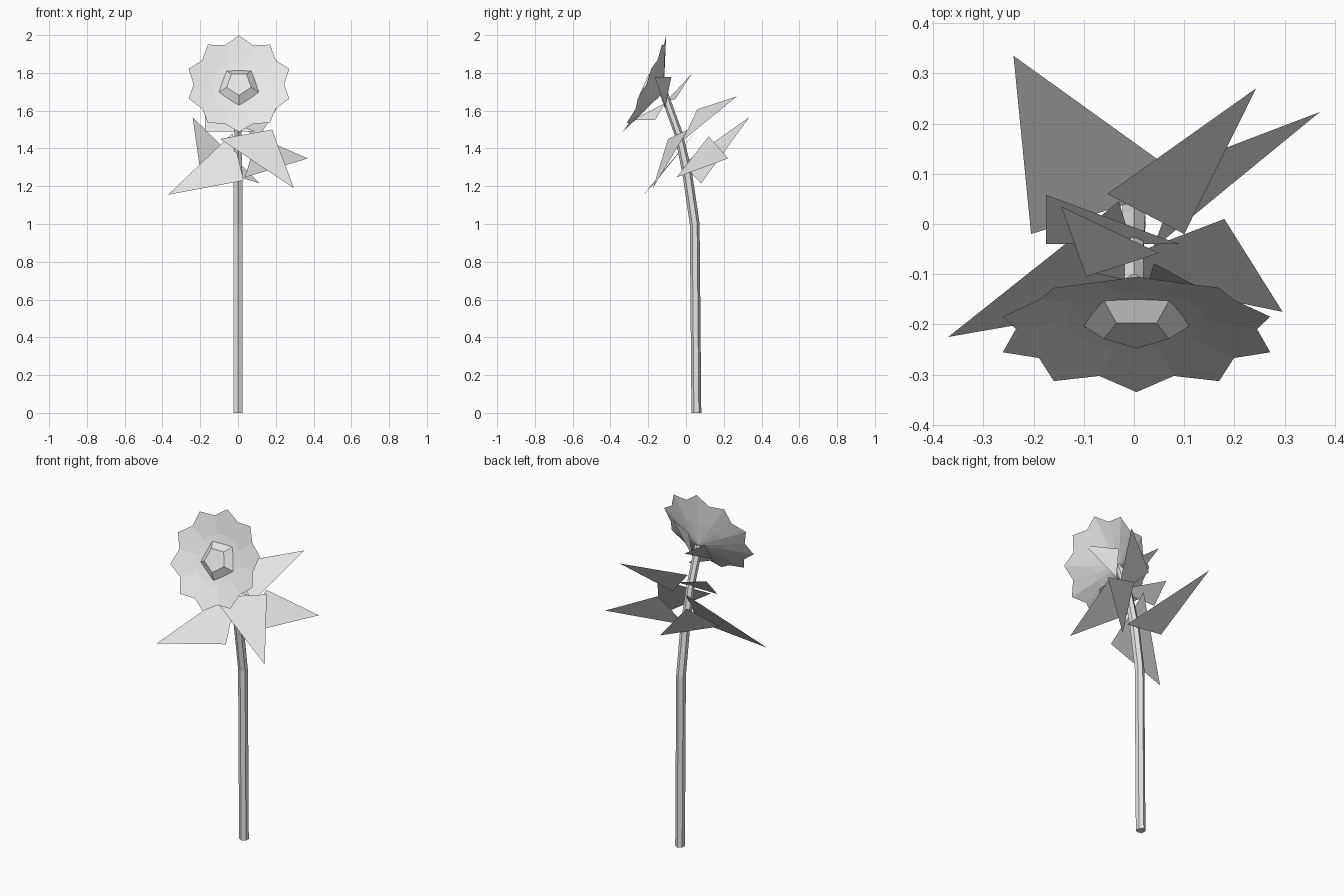
import bpy, bmesh
from math import cos, sin, radians
from mathutils import Vector

if "Cube" in bpy.data.objects:
    bpy.data.objects.remove(bpy.data.objects["Cube"])

# One flat colour
grey = bpy.data.materials.new("pale grey")
grey.use_nodes = True
grey.diffuse_color = (0.8, 0.8, 0.8, 1)
grey.node_tree.nodes["Principled BSDF"].inputs["Base Color"].default_value = (0.8, 0.8, 0.8, 1)


def finish(name, bm, solid=True):
    if solid:
        bmesh.ops.recalc_face_normals(bm, faces=bm.faces)
    mesh = bpy.data.meshes.new(name)
    bm.to_mesh(mesh)
    bm.free()
    mesh.materials.append(grey)
    obj = bpy.data.objects.new(name, mesh)
    bpy.context.collection.objects.link(obj)
    return obj


def loft(bm, rings):
    """Join rings of equal length; a ring of one vertex is a point."""
    for a, b in zip(rings, rings[1:]):
        n = max(len(a), len(b))
        for i in range(n):
            j = (i + 1) % n
            quad = [a[i % len(a)], a[j % len(a)], b[j % len(b)], b[i % len(b)]]
            bm.faces.new(list(dict.fromkeys(quad)))


# Stem: six-sided tube along a bent path
bm = bmesh.new()
path = [(0.055, 0), (0.046, 1.0), (0.005, 1.28), (-0.04, 1.48), (-0.12, 1.7)]
rings = []
for k, (y, z) in enumerate(path):
    lo, hi = path[max(k - 1, 0)], path[min(k + 1, len(path) - 1)]
    along = Vector((0, hi[0] - lo[0], hi[1] - lo[1])).normalized()
    side = Vector((1, 0, 0))
    across = along.cross(side)
    r = 0.026 if k < 3 else 0.022
    rings.append([bm.verts.new(Vector((0, y, z)) + r * (side * cos(t) + across * sin(t)))
                  for t in (radians(30 + 60 * i) for i in range(6))])
loft(bm, rings)
bm.faces.new(rings[0])
bm.faces.new(rings[-1])
finish("stem", bm)

# Flower head faces forward and tilts upward
centre = Vector((0.005, -0.22, 1.743))
up = Vector((0, 0.41, 0.912))
normal = Vector((0, -0.912, 0.41))


def head_point(bm, r, degrees, depth):
    t = radians(degrees)
    return bm.verts.new(centre + Vector((r * cos(t), 0, 0)) + up * (r * sin(t)) - normal * depth)


def head_ring(bm, n, r, depth):
    return [head_point(bm, r, 90 + 360 * i / n, depth) for i in range(n)]


# Petals: ten-pointed rim with a shallow dish in front and a cone behind
bm = bmesh.new()
rim = [head_point(bm, 0.24 if i % 2 else 0.28, 90 + 18 * i, 0.012 if i % 2 else 0)
       for i in range(20)]
loft(bm, [head_ring(bm, 1, 0, 0.045), head_ring(bm, 20, 0.14, 0.03), rim,
          head_ring(bm, 20, 0.13, 0.06), head_ring(bm, 1, 0, 0.11)])
finish("petals", bm)

# Flower centre: faceted five-sided dome
bm = bmesh.new()
base = [head_point(bm, 0.125, 54 + 72 * i, 0.045) for i in range(5)]
cap = [head_point(bm, 0.068, 54 + 72 * i, 0) for i in range(5)]
loft(bm, [base, cap])
bm.faces.new(base)
bm.faces.new(cap)
finish("flower_centre", bm)

# Leaves: single flat triangles
leaves = {
    "back_right_leaf": [(-0.24, 0.335, 1.565), (-0.205, -0.02, 1.315), (0.115, 0.08, 1.215)],
    "back_upper_leaf": [(0.243, 0.27, 1.676), (-0.053, 0.06, 1.607), (0.1, -0.02, 1.44)],
    "back_left_leaf": [(0.37, 0.223, 1.347), (0.1, 0.12, 1.464), (0.037, -0.05, 1.247)],
    "front_left_leaf": [(0.296, -0.175, 1.19), (0.18, 0.01, 1.5), (-0.095, -0.095, 1.45)],
    "front_right_leaf": [(-0.37, -0.225, 1.155), (-0.03, 0.045, 1.48), (0.03, -0.155, 1.23)],
    "neck_leaf": [(-0.175, 0.058, 1.6), (-0.175, -0.04, 1.49), (0.09, -0.04, 1.49)],
    "upper_neck_leaf": [(-0.145, 0.035, 1.8), (-0.095, -0.105, 1.65), (0.05, -0.058, 1.66)],
    "under_sepal": [(0.1, -0.165, 1.55), (0, -0.285, 1.55), (0, -0.11, 1.64)],
    "side_sepal": [(0.04, -0.078, 1.777), (0.03, -0.11, 1.62), (0.2, -0.165, 1.777)],
}
for name, corners in leaves.items():
    bm = bmesh.new()
    bm.faces.new([bm.verts.new(c) for c in corners])
    finish(name, bm, solid=False)
